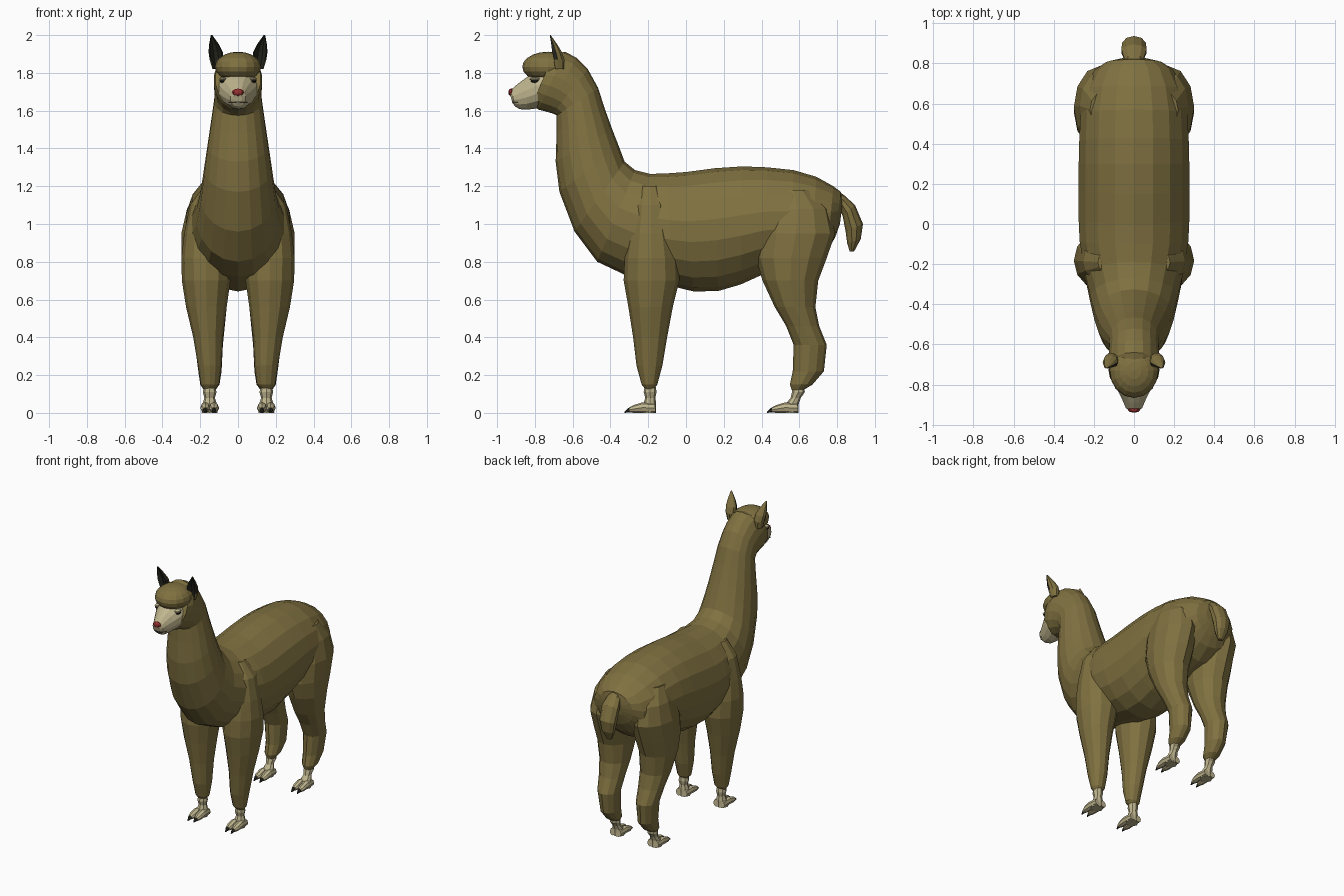
import bpy, bmesh, math
from mathutils import Vector


def material(name, rgb):
    m = bpy.data.materials.new(name)
    m.diffuse_color = (*rgb, 1)
    return m


WOOL = material("wool", (0.215, 0.165, 0.052))
SKIN = material("skin", (0.52, 0.46, 0.27))
DARK = material("dark", (0.02, 0.02, 0.014))
NOSE = material("nose_red", (0.30, 0.03, 0.03))


def finish(name, bm, mat, mirror=False):
    bmesh.ops.recalc_face_normals(bm, faces=bm.faces)
    me = bpy.data.meshes.new(name)
    bm.to_mesh(me)
    bm.free()
    me.materials.append(mat)
    ob = bpy.data.objects.new(name, me)
    bpy.context.collection.objects.link(ob)
    if mirror:
        ob.modifiers.new("Mirror", 'MIRROR')
    return ob


def loft(name, rings, sides, mat, mirror=False):
    """rings: (centre, half-axis u, half-axis v) ellipses joined into a tube"""
    bm = bmesh.new()
    prev = None
    for i, (c, u, v) in enumerate(rings):
        ring = []
        for k in range(sides):
            a = math.tau * k / sides
            ring.append(bm.verts.new(Vector(c) + Vector(u) * math.cos(a) + Vector(v) * math.sin(a)))
        if prev:
            for k in range(sides):
                j = (k + 1) % sides
                bm.faces.new((prev[k], prev[j], ring[j], ring[k]))
        if i in (0, len(rings) - 1):
            bm.faces.new(ring)
        prev = ring
    return finish(name, bm, mat, mirror)


def profile_rings(rows, x=0):
    """rows: top y, top z, bottom y, bottom z, half width"""
    return [((x, (a + c) / 2, (b + d) / 2), (0, (a - c) / 2, (b - d) / 2), (w, 0, 0))
            for a, b, c, d, w in rows]


def upright_rings(rows):
    """rows: z, front y, back y, inner x, outer x"""
    return [(((i + o) / 2, (f + b) / 2, z), ((o - i) / 2, 0, 0), (0, (b - f) / 2, 0))
            for z, f, b, i, o in rows]


def ball(name, loc, size, mat, mirror=False, seg=12, rows=8):
    bm = bmesh.new()
    bmesh.ops.create_uvsphere(bm, u_segments=seg, v_segments=rows, radius=1)
    bmesh.ops.scale(bm, vec=size, verts=bm.verts)
    bmesh.ops.translate(bm, vec=loc, verts=bm.verts)
    return finish(name, bm, mat, mirror)


# Torso, neck and back of head, one sweep from rump to face
loft("body", profile_rings([
    (0.83, 1.12, 0.815, 1.00, 0.07), (0.82, 1.17, 0.79, 0.93, 0.14),
    (0.78, 1.20, 0.75, 0.86, 0.20), (0.69, 1.25, 0.66, 0.79, 0.245),
    (0.57, 1.285, 0.54, 0.76, 0.27), (0.43, 1.30, 0.40, 0.73, 0.277),
    (0.30, 1.305, 0.29, 0.68, 0.28), (0.15, 1.295, 0.17, 0.645, 0.28),
    (0.00, 1.275, 0.04, 0.643, 0.28), (-0.10, 1.268, -0.07, 0.67, 0.275),
    (-0.19, 1.265, -0.30, 0.72, 0.25), (-0.27, 1.285, -0.47, 0.80, 0.222),
    (-0.325, 1.33, -0.59, 0.96, 0.20), (-0.355, 1.41, -0.67, 1.17, 0.18),
    (-0.39, 1.50, -0.69, 1.33, 0.162), (-0.43, 1.61, -0.685, 1.48, 0.143),
    (-0.465, 1.72, -0.685, 1.575, 0.128), (-0.52, 1.82, -0.705, 1.585, 0.124),
    (-0.58, 1.88, -0.74, 1.595, 0.128), (-0.64, 1.912, -0.78, 1.605, 0.13),
    (-0.70, 1.90, -0.815, 1.635, 0.122)]), 18, WOOL)

# Woolly fringe over the brow
ball("fringe", (0, -0.73, 1.832), (0.122, 0.137, 0.08), WOOL, seg=16, rows=10)

# Face and muzzle
loft("face", profile_rings([
    (-0.70, 1.83, -0.72, 1.64, 0.108), (-0.79, 1.81, -0.79, 1.612, 0.102),
    (-0.85, 1.772, -0.84, 1.605, 0.075), (-0.89, 1.742, -0.88, 1.608, 0.055),
    (-0.925, 1.712, -0.905, 1.622, 0.042), (-0.935, 1.695, -0.918, 1.64, 0.022)]), 14, SKIN)
ball("nose", (0, -0.925, 1.697), (0.032, 0.016, 0.02), NOSE, seg=8, rows=6)
loft("mouth", profile_rings([
    (-0.922, 1.648, -0.922, 1.642, 0.024), (-0.89, 1.647, -0.89, 1.641, 0.054)]), 8, DARK)
ball("eye", (0.083, -0.80, 1.758), (0.015, 0.022, 0.011), DARK, True, 8, 6)
ball("eyelid", (0.08, -0.80, 1.768), (0.019, 0.029, 0.011), SKIN, True, 8, 6)

# Ears, with a hollowed dark front
bm_rows = [(1.82, -0.705, -0.645, 0.085, 0.135), (1.87, -0.715, -0.642, 0.078, 0.15),
           (1.91, -0.722, -0.655, 0.08, 0.156), (1.95, -0.722, -0.68, 0.10, 0.153),
           (2.0, -0.722, -0.716, 0.136, 0.144)]
ear = loft("ear", upright_rings(bm_rows), 10, WOOL, True)
ear.data.materials.append(DARK)
for v in ear.data.vertices:
    row = min(bm_rows, key=lambda r: abs(r[0] - v.co.z))
    mid, half = (row[3] + row[4]) / 2, (row[4] - row[3]) / 2
    if v.co.y < (row[1] + row[2]) / 2 - 0.001 and abs(v.co.x - mid) < half * 0.6:
        v.co.y = row[1] + (row[2] - row[1]) * 0.6
for p in ear.data.polygons:
    ys = [ear.data.vertices[i].co for i in p.vertices]
    p.material_index = 1 if p.normal.y < -0.3 else 0

# Tail hanging clear of the rump
loft("tail", profile_rings([
    (0.78, 1.195, 0.77, 1.10, 0.04), (0.84, 1.15, 0.81, 1.09, 0.052),
    (0.895, 1.10, 0.83, 1.04, 0.066), (0.937, 1.0, 0.845, 0.96, 0.062),
    (0.925, 0.92, 0.853, 0.90, 0.048), (0.89, 0.855, 0.867, 0.853, 0.02)]), 10, WOOL)

# Woolly legs
loft("front_leg", upright_rings([
    (1.20, -0.24, -0.14, 0.10, 0.18), (1.10, -0.28, -0.09, 0.08, 0.255),
    (0.95, -0.305, -0.065, 0.06, 0.285), (0.82, -0.325, -0.04, 0.04, 0.30),
    (0.70, -0.33, -0.035, 0.04, 0.297), (0.56, -0.305, -0.07, 0.06, 0.275),
    (0.40, -0.28, -0.10, 0.08, 0.237), (0.25, -0.262, -0.125, 0.087, 0.212),
    (0.15, -0.235, -0.152, 0.10, 0.197), (0.125, -0.215, -0.17, 0.125, 0.18)]), 12, WOOL, True)
loft("hind_leg", upright_rings([
    (1.18, 0.48, 0.66, 0.08, 0.22), (1.08, 0.42, 0.76, 0.05, 0.27),
    (0.95, 0.375, 0.79, 0.03, 0.30), (0.82, 0.37, 0.745, 0.03, 0.30),
    (0.70, 0.405, 0.70, 0.045, 0.29), (0.56, 0.47, 0.685, 0.06, 0.265),
    (0.46, 0.53, 0.705, 0.07, 0.245), (0.36, 0.57, 0.745, 0.08, 0.228),
    (0.22, 0.565, 0.73, 0.087, 0.21), (0.15, 0.55, 0.67, 0.098, 0.20),
    (0.12, 0.56, 0.62, 0.12, 0.18)]), 12, WOOL, True)

# Bare ankles, two-toed feet and claws
for part, y, lean in (("front", -0.19, 0.0), ("hind", 0.565, 0.03)):
    loft(part + "_ankle", upright_rings([
        (0.15, y - 0.028 + lean, y + 0.028 + lean, 0.122, 0.178),
        (0.11, y - 0.034 + lean, y + 0.034 + lean, 0.114, 0.186),
        (0.08, y - 0.026 + lean / 2, y + 0.028 + lean / 2, 0.122, 0.178),
        (0.05, y - 0.035, y + 0.032, 0.113, 0.187),
        (0.0, y - 0.05, y + 0.03, 0.108, 0.192)]), 8, SKIN, True)
    for side, x in (("inner", 0.127), ("outer", 0.173)):
        loft(f"{part}_{side}_toe", profile_rings([
            (y + 0.025, 0.05, y + 0.03, 0.0, 0.022), (y - 0.04, 0.056, y - 0.04, 0.0, 0.026),
            (y - 0.085, 0.042, y - 0.085, 0.0, 0.025), (y - 0.11, 0.03, y - 0.11, 0.002, 0.016)],
            x), 8, SKIN, True)
        loft(f"{part}_{side}_claw", profile_rings([
            (y - 0.095, 0.036, y - 0.095, 0.004, 0.015), (y - 0.115, 0.026, y - 0.115, 0.002, 0.012),
            (y - 0.135, 0.008, y - 0.135, 0.0, 0.004)], x), 6, DARK, True)
